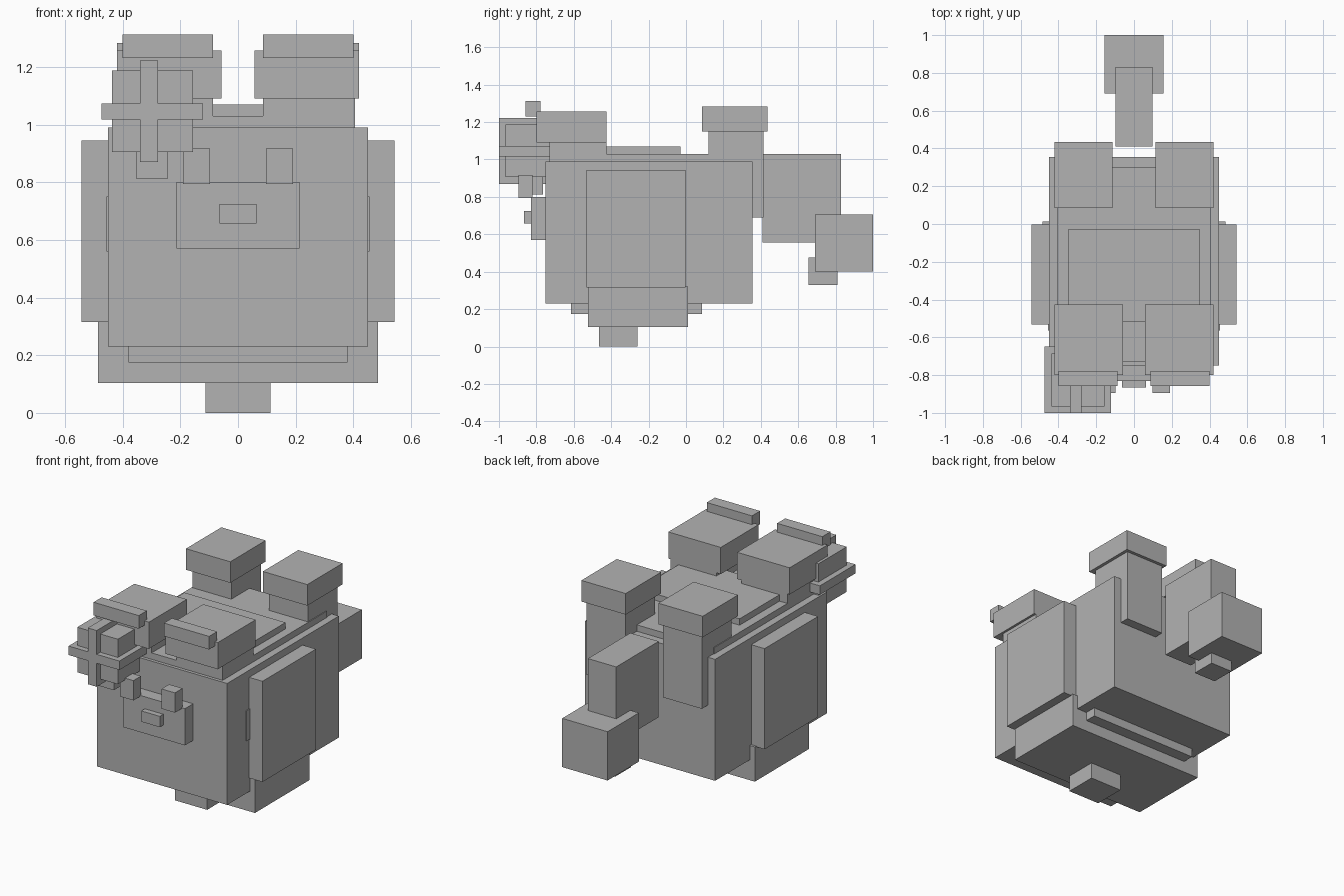
import bpy
import bmesh
from mathutils import Matrix, Vector

if "Cube" in bpy.data.objects:
    bpy.data.objects.remove(bpy.data.objects["Cube"], do_unlink=True)

GREY = (0.45, 0.45, 0.45, 1.0)
mat = bpy.data.materials.new("plain grey")
mat.use_nodes = True
mat.diffuse_color = GREY
mat.node_tree.nodes["Principled BSDF"].inputs["Base Color"].default_value = GREY


def box(name, x, y, z):
    """Box spanning the given (low, high) range on each axis."""
    low, high = Vector((x[0], y[0], z[0])), Vector((x[1], y[1], z[1]))
    mesh = bpy.data.meshes.new(name)
    bm = bmesh.new()
    bmesh.ops.create_cube(bm, size=1.0, matrix=Matrix.Diagonal((*(high - low), 1.0)))
    bm.to_mesh(mesh)
    bm.free()
    mesh.materials.append(mat)
    obj = bpy.data.objects.new(name, mesh)
    obj.location = (low + high) / 2
    bpy.context.collection.objects.link(obj)
    return obj


def centred(name, half, y, z):
    return box(name, (-half, half), y, z)


def pair(name, x, y, z):
    box("left_" + name, x, y, z)
    box("right_" + name, (-x[1], -x[0]), y, z)


# Body with stepped plates above and below
centred("body", 0.45, (-0.75, 0.355), (0.23, 0.99))
centred("back_plate", 0.405, (-0.73, 0.30), (0.98, 1.03))
centred("back_ridge", 0.35, (-0.52, -0.03), (1.02, 1.07))
centred("belly_plate", 0.38, (-0.615, 0.085), (0.175, 0.24))
centred("lower_block", 0.485, (-0.525, 0.012), (0.103, 0.32))
centred("foot", 0.112, (-0.465, -0.26), (0.0, 0.11))

# Side panels and the small pads behind them
pair("side_panel", (0.44, 0.542), (-0.532, -0.003), (0.315, 0.945))
pair("side_pad", (0.44, 0.456), (-0.565, -0.4), (0.56, 0.75))

# Face
centred("muzzle", 0.214, (-0.83, -0.74), (0.57, 0.80))
centred("nose", 0.064, (-0.865, -0.82), (0.657, 0.725))
pair("eye", (0.097, 0.19), (-0.895, -0.82), (0.793, 0.917))

# Front ears
pair("ear_stem", (0.087, 0.405), (-0.73, -0.425), (0.98, 1.10))
pair("ear", (0.057, 0.42), (-0.80, -0.425), (1.09, 1.257))
pair("ear_ridge", (0.087, 0.40), (-0.857, -0.777), (1.23, 1.312))

# Rear posts with caps
pair("rear_post", (0.13, 0.40), (0.12, 0.415), (0.69, 1.16))
pair("rear_post_cap", (0.113, 0.42), (0.085, 0.435), (1.15, 1.282))

# Tail
centred("tail", 0.098, (0.41, 0.83), (0.555, 1.03))
centred("tail_end", 0.157, (0.69, 1.0), (0.40, 0.705))
centred("tail_nub", 0.077, (0.655, 0.81), (0.33, 0.475))

# Cube ornament with crossed bands beside the head
box("ornament_cube", (-0.437, -0.156), (-0.965, -0.685), (0.905, 1.187))
box("ornament_band_flat", (-0.473, -0.121), (-1.0, -0.648), (1.017, 1.073))
box("ornament_band_upright", (-0.34, -0.278), (-1.0, -0.648), (0.87, 1.222))
box("ornament_stem", (-0.353, -0.243), (-0.88, -0.765), (0.812, 0.93))
